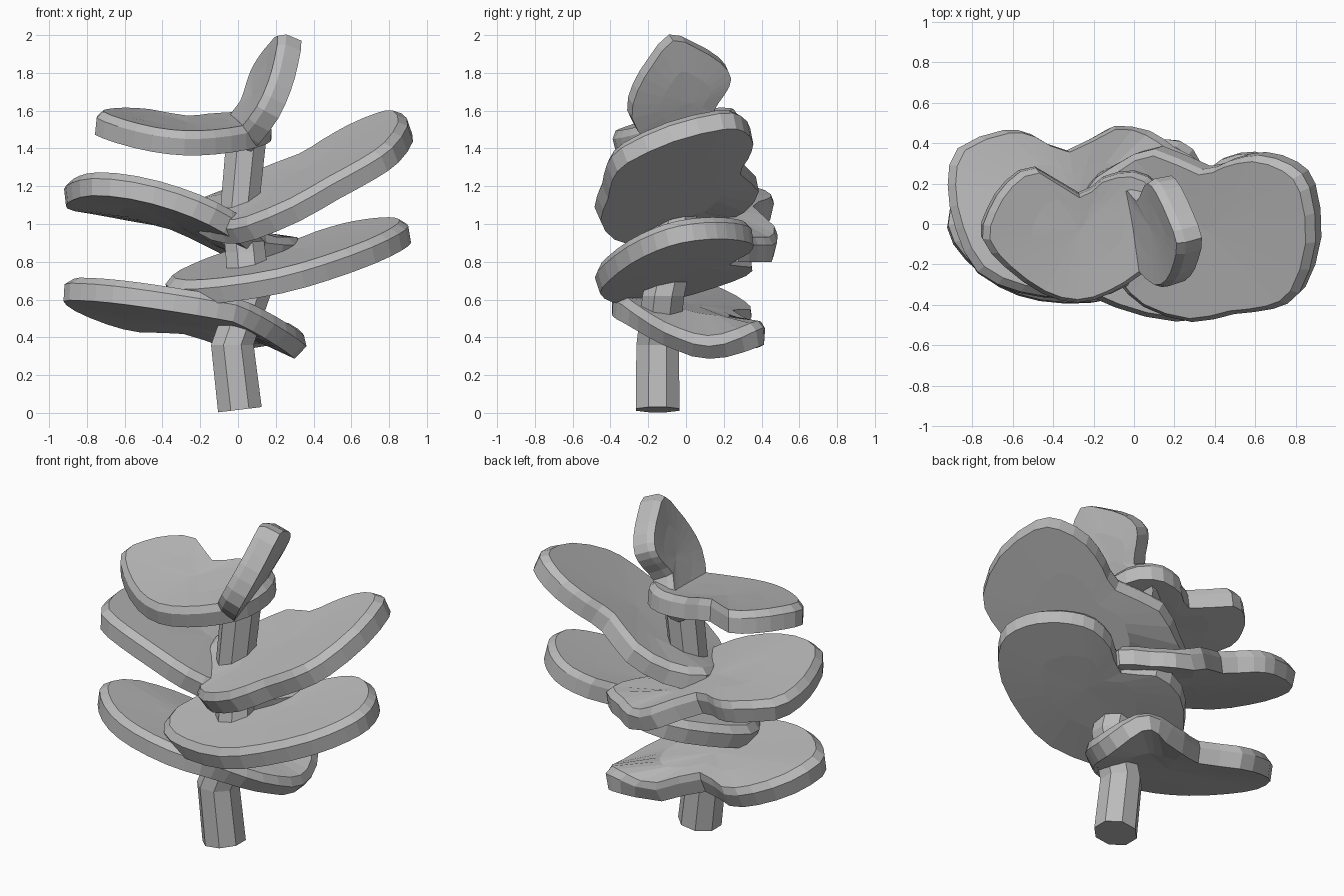
import bpy, bmesh, math
from mathutils import Vector

grey = bpy.data.materials.new("stone_grey")
grey.diffuse_color = (0.5, 0.5, 0.5, 1)


def finish(name, bm):
    bmesh.ops.recalc_face_normals(bm, faces=bm.faces)
    me = bpy.data.meshes.new(name)
    bm.to_mesh(me)
    bm.free()
    me.materials.append(grey)
    ob = bpy.data.objects.new(name, me)
    bpy.context.collection.objects.link(ob)
    return ob


def smooth_outline(pts):
    # closed curve through the points, one extra point per span
    out = []
    n = len(pts)
    for i in range(n):
        a, b, c, d = (Vector(pts[(i + k) % n]) for k in (-1, 0, 1, 2))
        out += [b, (9 * (b + c) - a - d) / 16]
    return out


def leaf(name, pts, height, standing=False):
    # thick pad: stacked rings follow a curved sheet, closed by two fans
    pts = smooth_outline(pts)
    mid = sum(pts, Vector((0, 0))) / len(pts)
    bm = bmesh.new()
    e = 0.01
    side = 1 if standing else -1

    def place(p, depth):
        dx = (height(p.x + e, p.y) - height(p.x - e, p.y)) / (2 * e)
        dy = (height(p.x, p.y + e) - height(p.x, p.y - e)) / (2 * e)
        v = Vector((p.x, p.y, height(p.x, p.y)))
        v += Vector((-dx, -dy, 1)).normalized() * depth * side
        return bm.verts.new((v.z, v.y, v.x) if standing else v)

    rings = [[place(mid + (p - mid) * s, d) for p in pts]
             for s, d in ((0.5, 0.005), (0.94, 0), (1, 0.04),
                          (0.98, 0.13), (0.5, 0.135))]
    n = len(pts)
    for a, b in zip(rings, rings[1:]):
        for i in range(n):
            j = (i + 1) % n
            bm.faces.new((a[i], a[j], b[j], b[i]))
    for ring, d in ((rings[0], 0.01), (rings[-1], 0.135)):
        c = place(mid, d)
        for i in range(n):
            bm.faces.new((ring[i], ring[(i + 1) % n], c))
    finish(name, bm)


# stem: bent eight-sided trunk
bm = bmesh.new()
path = [(0.01, -0.15, 0.017, 0.125), (-0.03, -0.15, 0.36, 0.122),
        (0.06, -0.12, 0.62, 0.12), (0.04, -0.07, 0.85, 0.115),
        (0.01, -0.04, 1.1, 0.11), (0.045, -0.03, 1.46, 0.115)]
rings = []
for k, (x, y, z, r) in enumerate(path):
    tilt = 0.12 if k == 0 else 0
    rings.append([bm.verts.new((x + r * math.cos(t), y + r * math.sin(t),
                                z + tilt * r * math.cos(t)))
                  for t in (math.tau * (i + 0.5) / 8 for i in range(8))])
for a, b in zip(rings, rings[1:]):
    for i in range(8):
        bm.faces.new((a[i], a[(i + 1) % 8], b[(i + 1) % 8], b[i]))
bm.faces.new(rings[0])
bm.faces.new(rings[-1])
finish("stem", bm)

# lowest leaf, reaching left
leaf("lowest_left_leaf",
     [(-0.91, 0), (-0.85, 0.2), (-0.68, 0.33), (-0.5, 0.36), (-0.27, 0.26),
      (-0.05, 0.39), (0.15, 0.42), (0.3, 0.36), (0.38, 0.2), (0.37, 0.04),
      (0.28, -0.12), (0.14, -0.25), (0, -0.33), (-0.2, -0.38),
      (-0.45, -0.37), (-0.65, -0.3), (-0.82, -0.16)],
     lambda x, y: (0.56 - 0.13 * x - 0.15 * y + 0.05 * x * x
                   - 0.85 * max(x, 0) ** 2
                   + (3 * max(x, 0) - 0.3) * max(y, 0) ** 2
                   + 0.5 * max(x, 0) * min(y, 0)))

# lower leaf, reaching right
leaf("lower_right_leaf",
     [(0.89, -0.05), (0.86, 0.09), (0.79, 0.2), (0.69, 0.29), (0.57, 0.34),
      (0.42, 0.31), (0.26, 0.21), (0.1, 0.33), (-0.1, 0.3), (-0.27, 0.13),
      (-0.39, -0.1), (-0.31, -0.3), (-0.1, -0.42), (0.2, -0.49),
      (0.45, -0.44), (0.7, -0.32), (0.84, -0.18)],
     lambda x, y: 0.81 + 0.2 * x + 0.2 * y + 0.06 * x * x)

# middle leaf, reaching left
leaf("middle_left_leaf",
     [(-0.92, 0.2), (-0.87, 0.38), (-0.64, 0.47), (-0.5, 0.45),
      (-0.32, 0.37), (-0.08, 0.49), (0.08, 0.46), (0.2, 0.38), (0.35, 0.28),
      (0.3, 0.1), (0.17, -0.08), (0.06, -0.24), (-0.1, -0.34),
      (-0.3, -0.36), (-0.55, -0.33), (-0.77, -0.23), (-0.88, -0.02)],
     lambda x, y: max(0.93, 1.015 - 0.5 * x - 0.26 * x * x - 0.15 * y))

# upper leaf, reaching right
leaf("upper_right_leaf",
     [(0.88, -0.1), (0.85, 0.17), (0.76, 0.28), (0.6, 0.33), (0.45, 0.3),
      (0.32, 0.26), (0.08, 0.36), (-0.1, 0.28), (-0.24, 0.14),
      (-0.2, -0.08), (-0.1, -0.28), (0.03, -0.42), (0.27, -0.495),
      (0.48, -0.455), (0.67, -0.43), (0.8, -0.35)],
     lambda x, y: 1.135 + 0.51 * x + 0.3 * y + 1.5 * min(x, 0) ** 2)

# high leaf, reaching left
leaf("high_left_leaf",
     [(-0.74, -0.08), (-0.71, 0.06), (-0.62, 0.2), (-0.48, 0.27),
      (-0.27, 0.14), (-0.15, 0.22), (0, 0.25), (0.12, 0.18), (0.17, 0.03),
      (0.14, -0.13), (0.04, -0.25), (-0.12, -0.35), (-0.28, -0.395),
      (-0.45, -0.35), (-0.63, -0.22)],
     lambda x, y: 1.545 - 0.03 * x + 0.16 * y + 0.19 * (x + 0.25) ** 2)

# upright leaf at the tip; outline is (height, depth)
leaf("top_leaf",
     [(2.015, -0.1), (1.975, 0.03), (1.9, 0.16), (1.82, 0.215), (1.74, 0.18),
      (1.65, 0.12), (1.59, 0.17), (1.5, 0.17), (1.41, 0.06), (1.41, -0.08),
      (1.49, -0.23), (1.62, -0.32), (1.76, -0.29), (1.89, -0.21)],
     lambda z, y: 0.065 + 0.5 * (z - 1.7) - 0.25 * y - 0.3 * (z - 1.7) ** 2,
     standing=True)
